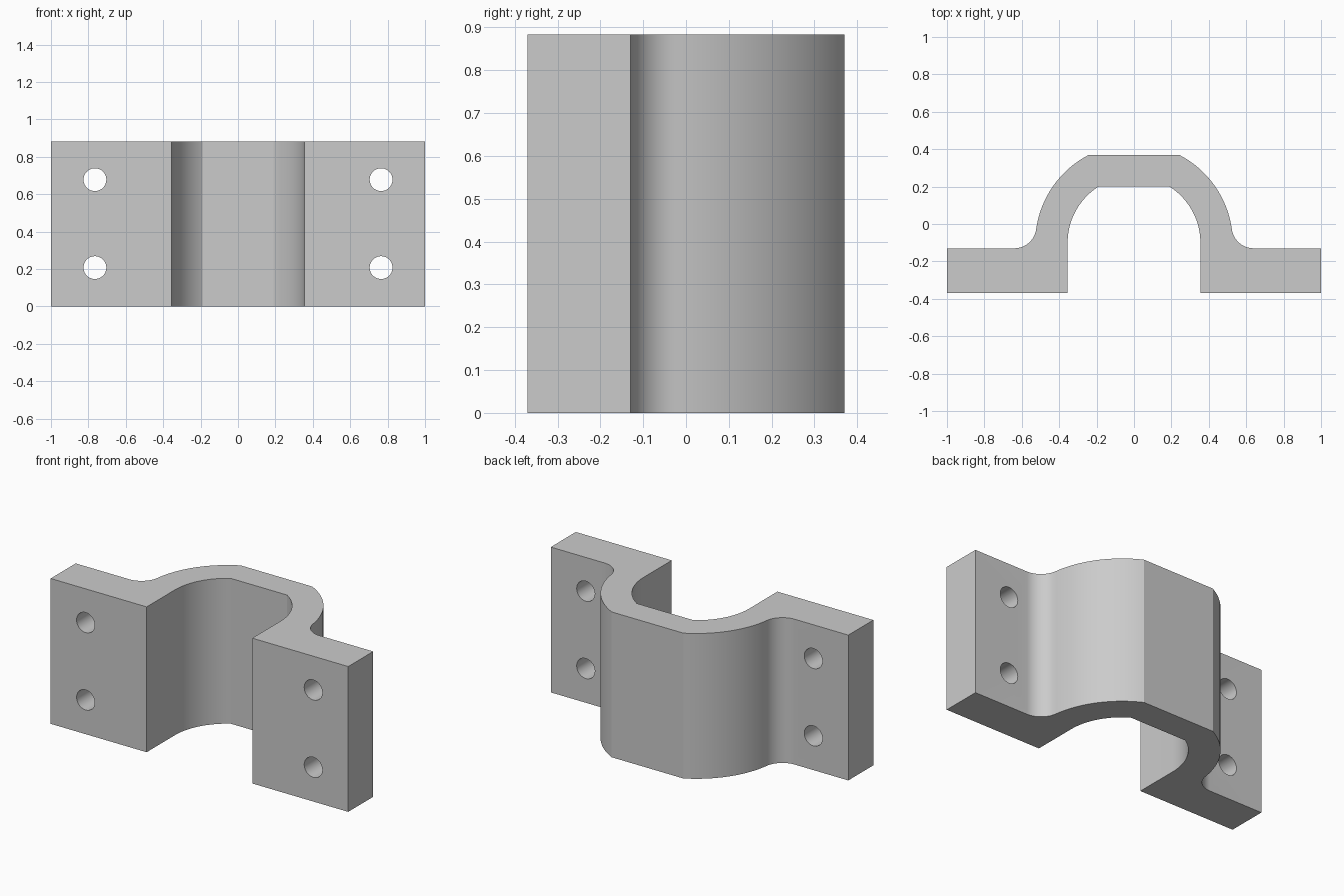
import bpy, bmesh
from math import sin, cos, asin, atan2, pi, radians, hypot

cube = bpy.data.objects.get("Cube")
if cube:
    bpy.data.objects.remove(cube, do_unlink=True)

HEIGHT = 0.883
FRONT, SHOULDER, CROWN = -0.37, -0.13, 0.37   # y levels
CY = -0.10                                    # arch centre
R_IN, R_OUT, R_FILLET = 0.355, 0.528, 0.118
FLAT_IN = 0.20                                # y of the inner flat
FILLET_X = 0.64

steel = bpy.data.materials.new("plain grey")
steel.use_nodes = True
grey = (0.6, 0.6, 0.6, 1)
steel.diffuse_color = grey
steel.node_tree.nodes["Principled BSDF"].inputs["Base Color"].default_value = grey


def arc(cx, cy, r, a0, a1, n):
    return [(cx + r * cos(a0 + (a1 - a0) * i / n),
             cy + r * sin(a0 + (a1 - a0) * i / n)) for i in range(n + 1)]


# Half profile: inner arch, outer arch, root fillet, mounting flange
fy = SHOULDER + R_FILLET
tangent = atan2(fy - CY, FILLET_X)
half = [(R_IN, FRONT)]
half += arc(0, CY, R_IN, 0, asin((FLAT_IN - CY) / R_IN), 20)
inner = half[::-1]
outer = arc(0, CY, R_OUT, asin((CROWN - CY) / R_OUT), tangent, 24)
outer += arc(FILLET_X, fy, R_FILLET, pi + tangent, 1.5 * pi, 14)[1:]
outer += [(1, SHOULDER), (1, FRONT)]


def mirrored(points):
    return [(-x, y) for x, y in reversed(points)]


outline = mirrored(outer) + outer + inner[::-1] + mirrored(inner[::-1])

# Bracket body: extruded outline
bm = bmesh.new()
face = bm.faces.new([bm.verts.new((x, y, 0)) for x, y in outline])
top = bmesh.ops.extrude_face_region(bm, geom=[face])["geom"]
bmesh.ops.translate(bm, vec=(0, 0, HEIGHT),
                    verts=[v for v in top if isinstance(v, bmesh.types.BMVert)])
bmesh.ops.recalc_face_normals(bm, faces=bm.faces)
mesh = bpy.data.meshes.new("clamp_bracket")
bm.to_mesh(mesh)
bm.free()
bracket = bpy.data.objects.new("clamp_bracket", mesh)
bpy.context.collection.objects.link(bracket)
mesh.materials.append(steel)

# Bolt holes through both flanges
cutters = []
for x in (-0.765, 0.765):
    for z in (0.208, 0.678):
        bpy.ops.mesh.primitive_cylinder_add(
            vertices=40, radius=0.061, depth=0.6,
            location=(x, (FRONT + SHOULDER) / 2, z), rotation=(pi / 2, 0, 0))
        cutter = bpy.context.object
        cutter.name = "bolt_hole_cutter"
        cutter.hide_render = True
        cutter.data.materials.append(steel)
        cutters.append(cutter)
        cut = bracket.modifiers.new("bolt_hole", 'BOOLEAN')
        cut.operation = 'DIFFERENCE'
        cut.solver = 'EXACT'
        cut.object = cutter

bpy.ops.object.select_all(action='DESELECT')
bracket.select_set(True)
bpy.context.view_layer.objects.active = bracket
for mod in list(bracket.modifiers):
    bpy.ops.object.modifier_apply(modifier=mod.name)
for cutter in cutters:
    bpy.data.objects.remove(cutter, do_unlink=True)

bpy.ops.object.shade_smooth_by_angle(angle=radians(20))
